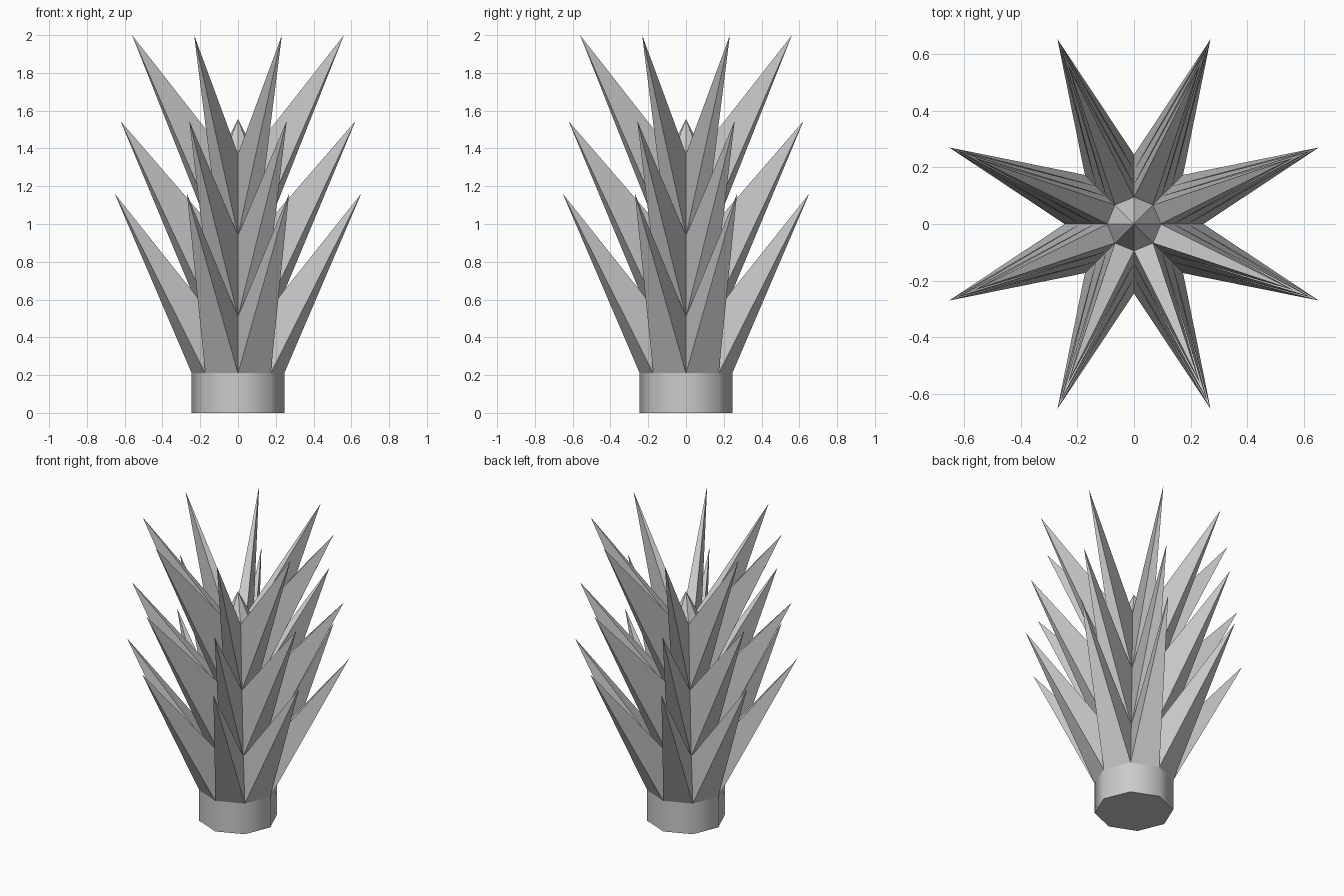
import bpy, bmesh
from math import cos, sin, pi

if "Cube" in bpy.data.objects:
    bpy.data.objects.remove(bpy.data.objects["Cube"])

SIDES = 8
STEP = 2 * pi / SIDES


def point(r, k, z):
    return (r * cos(k * STEP), r * sin(k * STEP), z)


def ring(bm, r, z):
    return [bm.verts.new(point(r, k, z)) for k in range(SIDES)]


def finish(bm, name):
    mesh = bpy.data.meshes.new(name)
    bm.to_mesh(mesh)
    bm.free()
    obj = bpy.data.objects.new(name, mesh)
    bpy.context.collection.objects.link(obj)
    return obj


# stem base: eight-sided drum, smooth sides, flat bottom
bm = bmesh.new()
low, high = ring(bm, 0.245, 0), ring(bm, 0.245, 0.21)
bm.faces.new(low[::-1])
for k in range(SIDES):
    n = (k + 1) % SIDES
    bm.faces.new((low[k], low[n], high[n], high[k])).smooth = True
finish(bm, "stem_base")

# core rings (radius, height) and leaf tips per tier (radius, height)
rings = [(0.245, 0.21), (0.19, 0.51), (0.14, 0.94), (0.095, 1.37)]
tips = [(0.706, 1.16), (0.673, 1.545), (0.607, 2.0)]

# leaf tiers: every core panel is drawn out to a spike
for t, (tip_r, tip_z) in enumerate(tips):
    bm = bmesh.new()
    low, high = ring(bm, *rings[t]), ring(bm, *rings[t + 1])
    for k in range(SIDES):
        n = (k + 1) % SIDES
        tip = bm.verts.new(point(tip_r, k + 0.5, tip_z))
        panel = (low[k], low[n], high[n], high[k])
        for i in range(4):
            bm.faces.new((panel[i], panel[(i + 1) % 4], tip))
    finish(bm, f"leaf_tier_{t + 1}")

# centre bud: small cone closing the top
bm = bmesh.new()
rim = ring(bm, *rings[-1])
apex = bm.verts.new((0, 0, 1.555))
for k in range(SIDES):
    bm.faces.new((rim[k], rim[(k + 1) % SIDES], apex))
finish(bm, "centre_bud")
